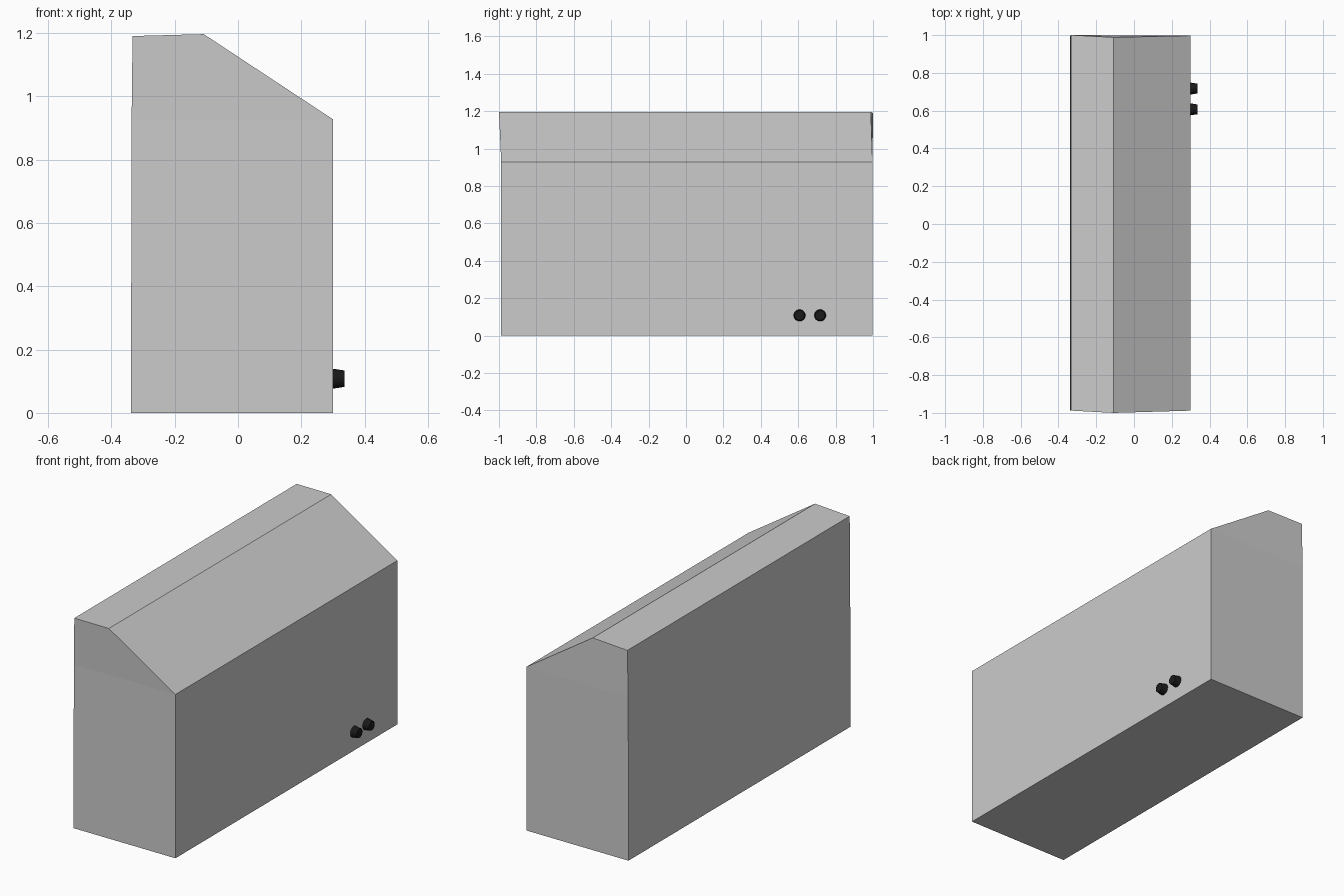
import bpy, bmesh, math

if "Cube" in bpy.data.objects:
    bpy.data.objects.remove(bpy.data.objects["Cube"])

# Cabinet: loops of (x, z, y_front, y_back), bridged front to back
profile = [
    (-0.338, 0.00, -0.988, 0.997),
    (0.300, 0.00, -0.988, 0.997),
    (0.300, 0.927, -0.988, 0.997),
    (-0.108, 1.196, -1.000, 0.988),   # ridge
    (-0.333, 1.190, -0.988, 1.000),
    (-0.336, 0.927, -0.988, 0.997),
]
bm = bmesh.new()
front = [bm.verts.new((x, yf, z)) for x, z, yf, yb in profile]
back = [bm.verts.new((x, yb, z)) for x, z, yf, yb in profile]
n = len(profile)
for i in range(n):
    j = (i + 1) % n
    bm.faces.new((front[i], front[j], back[j], back[i]))
# End walls: lower rectangle and upper gable
for ring in (front, back):
    bm.faces.new((ring[0], ring[1], ring[2], ring[5]))
    bm.faces.new((ring[2], ring[3], ring[4], ring[5]))
bmesh.ops.recalc_face_normals(bm, faces=bm.faces)
mesh = bpy.data.meshes.new("cabinet")
bm.to_mesh(mesh)
bm.free()
bpy.context.collection.objects.link(bpy.data.objects.new("cabinet", mesh))

# Black control knobs, tapered outwards along +x
black = bpy.data.materials.new("black")
black.diffuse_color = (0.01, 0.01, 0.01, 1)
black.use_nodes = True
black.node_tree.nodes["Principled BSDF"].inputs["Base Color"].default_value = black.diffuse_color
for name, y in (("left_knob", 0.607), ("right_knob", 0.717)):
    bpy.ops.mesh.primitive_cone_add(
        vertices=24, radius1=0.032, radius2=0.026, depth=0.04,
        location=(0.316, y, 0.108), rotation=(0, math.pi / 2, 0))
    knob = bpy.context.object
    knob.name = name
    knob.data.materials.append(black)
    bpy.ops.object.shade_smooth_by_angle(angle=math.radians(30))
